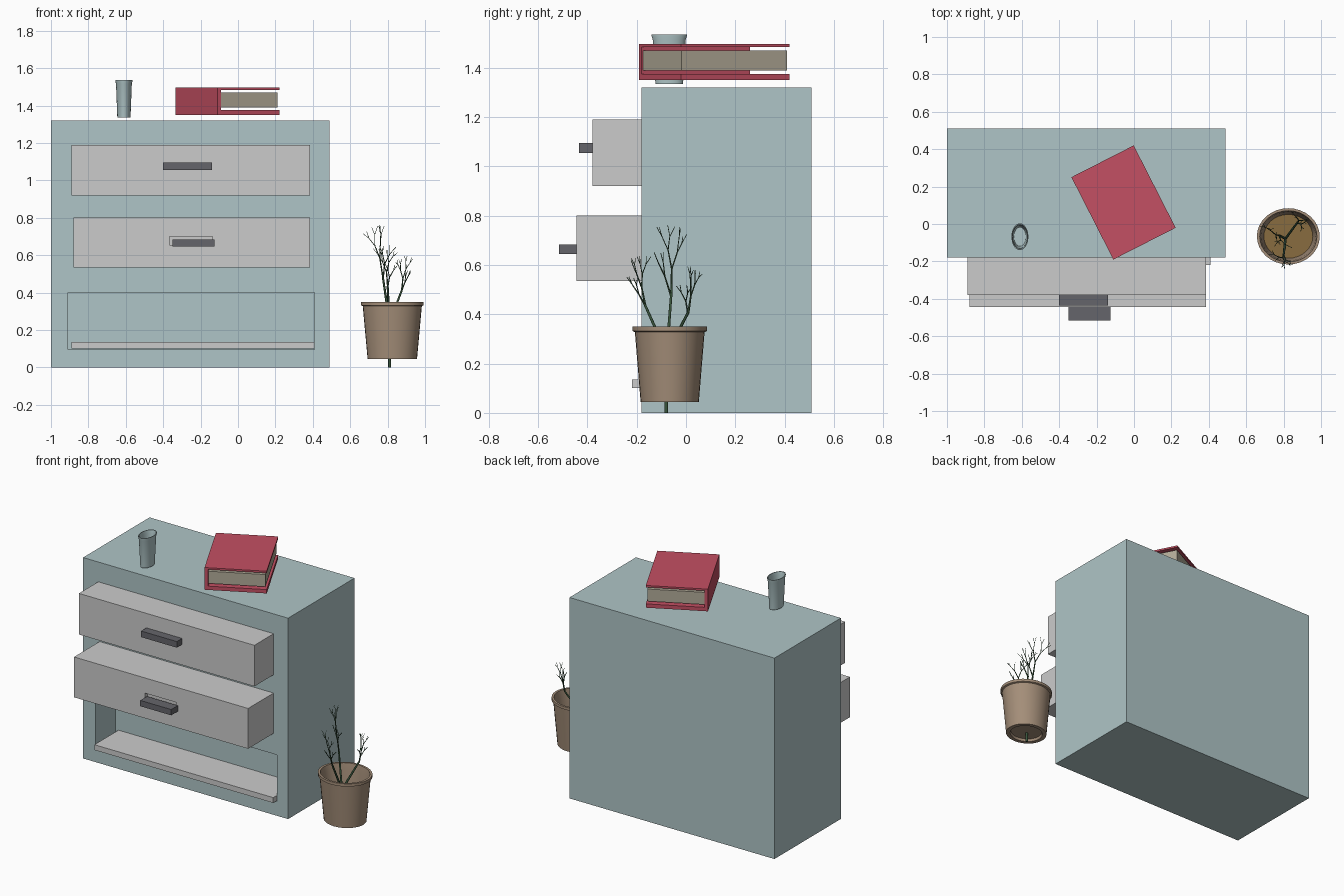
import bpy, bmesh, math, random
from mathutils import Vector, Matrix

if "Cube" in bpy.data.objects:
    bpy.data.objects.remove(bpy.data.objects["Cube"])

random.seed(4)


def material(name, rgb):
    m = bpy.data.materials.new(name)
    m.diffuse_color = (*rgb, 1)
    m.use_nodes = True
    m.node_tree.nodes["Principled BSDF"].inputs["Base Color"].default_value = m.diffuse_color
    return m


BLUE = material("blue_grey", (0.43, 0.56, 0.57))
DARK = material("dark_metal", (0.13, 0.13, 0.145))
RED = material("red_cloth", (0.55, 0.08, 0.125))
PAPER = material("paper", (0.44, 0.40, 0.31))
CLAY = material("clay", (0.37, 0.27, 0.19))
SOIL = material("soil", (0.25, 0.15, 0.05))
GREEN = material("green", (0.04, 0.09, 0.045))


def add(name, bm, mat=None):
    bmesh.ops.recalc_face_normals(bm, faces=bm.faces)
    mesh = bpy.data.meshes.new(name)
    bm.to_mesh(mesh)
    bm.free()
    ob = bpy.data.objects.new(name, mesh)
    bpy.context.collection.objects.link(ob)
    if mat:
        mesh.materials.append(mat)
    return ob


def box(name, x, y, z, mat=None, frame=Matrix()):
    """Box from (min, max) ranges, optionally placed in another frame."""
    bm = bmesh.new()
    size = [r[1] - r[0] for r in (x, y, z)]
    mid = [(r[0] + r[1]) / 2 for r in (x, y, z)]
    bmesh.ops.create_cube(bm, size=1, matrix=frame @ Matrix.Translation(mid) @ Matrix.Diagonal((*size, 1)))
    return add(name, bm, mat)


def cut(ob, x, y, z):
    """Cut a box-shaped pocket."""
    cutter = box("cutter", x, y, z)
    cutter.hide_render = True
    mod = ob.modifiers.new("pocket", 'BOOLEAN')
    mod.operation = 'DIFFERENCE'
    mod.solver = 'EXACT'
    mod.object = cutter
    bpy.context.view_layer.objects.active = ob
    bpy.ops.object.modifier_apply(modifier=mod.name)
    bpy.data.objects.remove(cutter)


def lathe(name, profile, centre, squash, mat, sides=32):
    """Spin an (r, z) profile; squash scales x and y."""
    bm = bmesh.new()
    verts = [bm.verts.new((r, 0, z)) for r, z in profile]
    edges = [bm.edges.new(p) for p in zip(verts, verts[1:])]
    bmesh.ops.spin(bm, geom=verts + edges, axis=(0, 0, 1), cent=(0, 0, 0),
                   angle=math.tau, steps=sides)
    bmesh.ops.remove_doubles(bm, verts=bm.verts, dist=1e-4)
    bm.transform(Matrix.Translation((*centre, 0)) @ Matrix.Diagonal((*squash, 1, 1)))
    ob = add(name, bm, mat)
    bpy.ops.object.select_all(action='DESELECT')
    ob.select_set(True)
    bpy.context.view_layer.objects.active = ob
    bpy.ops.object.shade_smooth_by_angle(angle=math.radians(35))
    return ob


# Cabinet with the open bottom bay
cabinet = box("cabinet", (-1, 0.49), (-0.18, 0.51), (0, 1.32), BLUE)
cut(cabinet, (-0.91, 0.41), (-0.4, 0.03), (0.095, 0.40))

# Drawers, bottom tray and handles
box("top_drawer", (-0.89, 0.385), (-0.38, -0.17), (0.92, 1.19))
middle = box("middle_drawer", (-0.88, 0.385), (-0.445, -0.17), (0.535, 0.80))
cut(middle, (-0.365, -0.135), (-0.6, -0.42), (0.655, 0.70))
box("bottom_tray", (-0.89, 0.41), (-0.22, 0.03), (0.10, 0.135))
box("top_handle", (-0.40, -0.14), (-0.435, -0.38), (1.055, 1.095), DARK)
box("middle_handle", (-0.35, -0.125), (-0.515, -0.445), (0.645, 0.683), DARK)

# Book, turned on the cabinet top
turn = Matrix.Translation((-0.056, 0.115, 0)) @ Matrix.Rotation(math.radians(27), 4, 'Z')
box("book_back_cover", (-0.187, 0.187), (-0.247, 0.247), (1.35, 1.375), RED, turn)
box("book_front_cover", (-0.187, 0.187), (-0.247, 0.247), (1.484, 1.496), RED, turn)
box("book_spine", (-0.187, -0.165), (-0.247, 0.247), (1.375, 1.484), RED, turn)
box("book_pages", (-0.165, 0.178), (-0.24, 0.24), (1.39, 1.47), PAPER, turn)

# Oval cup
lathe("cup", [(0, 1.335), (0.056, 1.335), (0.067, 1.515), (0.072, 1.53), (0.072, 1.536),
              (0.066, 1.536), (0.061, 1.515), (0.051, 1.345), (0, 1.345)],
      (-0.61, -0.068), (0.63, 1), BLUE)

# Plant pot and soil
pot_at, pot_squash = (0.825, -0.066), (1, 0.895)
lathe("plant_pot", [(0, 0.06), (0.10, 0.06), (0.105, 0.044), (0.132, 0.044), (0.158, 0.328),
                    (0.168, 0.332), (0.168, 0.35), (0.153, 0.35), (0.146, 0.31),
                    (0.128, 0.12), (0, 0.12)], pot_at, pot_squash, CLAY)
lathe("soil", [(0, 0.15), (0.131, 0.15)], pot_at, pot_squash, SOIL)

# Branching plant
curve = bpy.data.curves.new("plant", 'CURVE')
curve.dimensions = '3D'
curve.bevel_depth = 1
curve.bevel_resolution = 1
curve.use_fill_caps = True
curve.materials.append(GREEN)


def twig(points, r0, r1):
    s = curve.splines.new('POLY')
    s.points.add(len(points) - 1)
    for i, p in enumerate(points):
        s.points[i].co = (*p, 1)
        s.points[i].radius = r0 + (r1 - r0) * i / (len(points) - 1)


def grow(start, way, length, radius, depth):
    end = start + way * length
    twig([start, end], radius, radius * 0.75)
    if depth:
        side = way.orthogonal().normalized()
        side.rotate(Matrix.Rotation(random.uniform(0, math.tau), 3, way))
        for sign in (-1, 1):
            turned = (way + side * sign * random.uniform(0.3, 0.48) + Vector((0, 0, 0.15))).normalized()
            grow(end, turned, length * random.uniform(0.68, 0.85), radius * 0.7, depth - 1)


fork = Vector((0.81, -0.078, 0.24))
twig([(0.81, -0.08, 0), (0.81, -0.08, 0.12), fork], 0.008, 0.007)
# fork tip, first twig length, twig direction, split depth
for tip, length, way, depth in [
        ((0.775, -0.06, 0.48), 0.105, (-0.16, 0.02, 1), 3),
        ((0.80, -0.165, 0.435), 0.075, (-0.08, -0.2, 1), 3),
        ((0.875, 0.01, 0.41), 0.065, (0.1, 0.15, 1), 3)]:
    tip = Vector(tip)
    twig([fork, fork.lerp(tip, 0.5), tip], 0.007, 0.0055)
    grow(tip, Vector(way).normalized(), length, 0.0045, depth)
    grow(fork.lerp(tip, 0.97), Vector((way[0] + 0.25, way[1] - 0.3, 0.9)).normalized(),
         length * 0.8, 0.004, depth - 1)

plant = bpy.data.objects.new("plant", curve)
bpy.context.collection.objects.link(plant)
